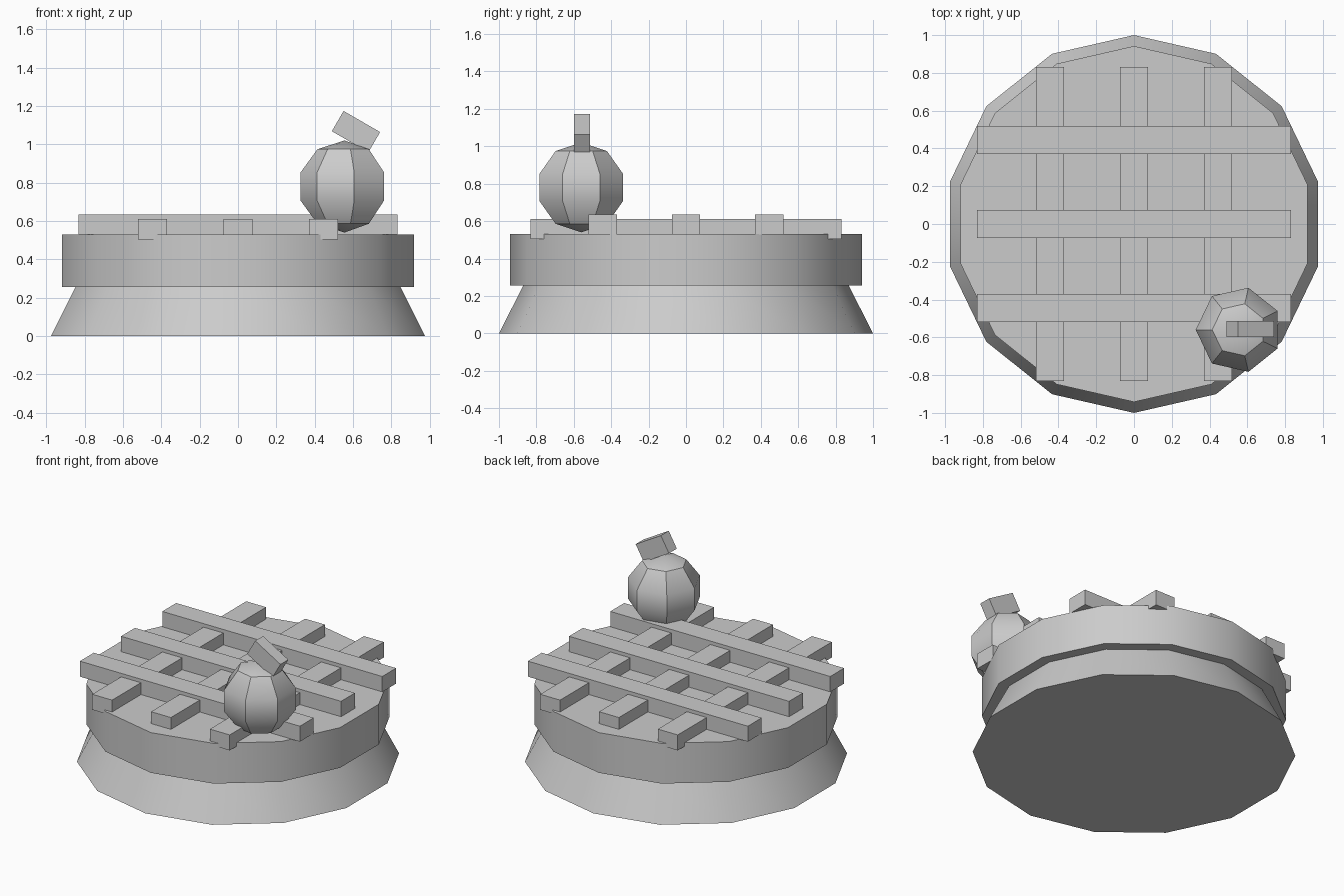
import bpy
import math

cube = bpy.data.objects.get("Cube")
if cube:
    bpy.data.objects.remove(cube, do_unlink=True)

grey = bpy.data.materials.new("plain grey")
grey.use_nodes = True
colour = (0.6, 0.6, 0.6, 1)
grey.diffuse_color = colour
grey.node_tree.nodes["Principled BSDF"].inputs["Base Color"].default_value = colour


def finish(name):
    """Name the active object, colour it and smooth its gentle edges."""
    obj = bpy.context.object
    obj.name = name
    obj.data.materials.append(grey)
    bpy.ops.object.transform_apply(location=False, rotation=True, scale=True)
    bpy.ops.object.shade_smooth_by_angle(angle=math.radians(35))
    return obj


def drum(name, r_bottom, r_top, z0, z1):
    bpy.ops.mesh.primitive_cone_add(vertices=14, radius1=r_bottom, radius2=r_top,
                                    depth=z1 - z0, location=(0, 0, (z0 + z1) / 2))
    finish(name)


def box(name, centre, size, tilt=0):
    bpy.ops.mesh.primitive_cube_add(size=1, location=centre, rotation=(0, tilt, 0))
    bpy.context.object.scale = size
    finish(name)


# Flared dish and the overhanging crust
drum("dish", 1.0, 0.87, 0, 0.255)
drum("crust", 0.942, 0.942, 0.255, 0.53)

# Lattice: low strips run front to back, raised strips run across
for side, label in zip((-1, 0, 1), ("first", "middle", "last")):
    box(f"{label}_lower_strip", (side * 0.445, 0, 0.558), (0.15, 1.664, 0.106))
    box(f"{label}_upper_strip", (0, side * 0.445, 0.582), (1.664, 0.15, 0.106))

# Fruit with a tilted stem
bpy.ops.mesh.primitive_uv_sphere_add(segments=7, ring_count=5, radius=0.24,
                                     location=(0.555, -0.56, 0.78),
                                     rotation=(0, 0, math.pi / 2))
finish("fruit")
box("stem", (0.615, -0.557, 1.066), (0.22, 0.085, 0.122), math.radians(30))
